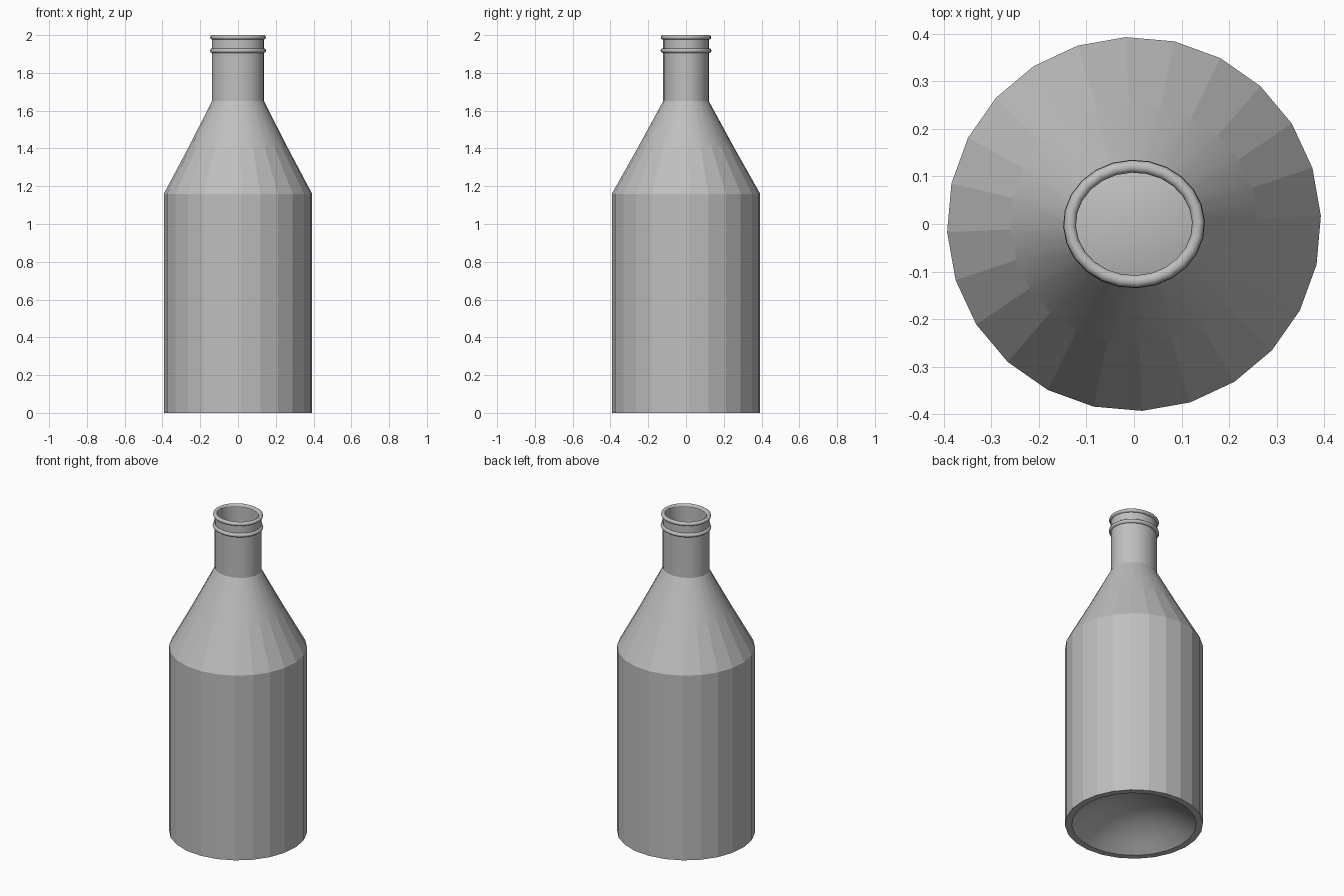
import bpy, bmesh, math

old = bpy.data.objects.get("Cube")
if old:
    bpy.data.objects.remove(old, do_unlink=True)

SIDES = 24
TURN = math.radians(2.5)

glass = bpy.data.materials.new("plain grey")
glass.use_nodes = True
GREY = (0.52, 0.52, 0.52, 1)
glass.diffuse_color = GREY
glass.node_tree.nodes["Principled BSDF"].inputs["Base Color"].default_value = GREY


def lathe(name, profile, is_flat=lambda face: False, closed=False):
    """Revolve (x radius, y radius, z) points; zero radius makes a pole."""
    bm = bmesh.new()
    rings = []
    for rx, ry, z in profile:
        if rx == 0:
            rings.append([bm.verts.new((0, 0, z))] * SIDES)
            continue
        angles = [TURN + math.tau * i / SIDES for i in range(SIDES)]
        rings.append([bm.verts.new((rx * math.cos(a), ry * math.sin(a), z))
                      for a in angles])
    pairs = list(zip(rings, rings[1:]))
    if closed:
        pairs.append((rings[-1], rings[0]))
    for low, high in pairs:
        for i in range(SIDES):
            j = (i + 1) % SIDES
            corners = list(dict.fromkeys((low[i], low[j], high[j], high[i])))
            bm.faces.new(corners)
    bmesh.ops.recalc_face_normals(bm, faces=bm.faces)
    for face in bm.faces:
        face.smooth = not is_flat(face)
    for edge in bm.edges:
        edge.smooth = closed or edge.calc_face_angle(0) < math.radians(24)
    mesh = bpy.data.meshes.new(name)
    bm.to_mesh(mesh)
    bm.free()
    mesh.materials.append(glass)
    obj = bpy.data.objects.new(name, mesh)
    bpy.context.collection.objects.link(obj)
    return obj


def dome(radius, base, height, steps=5):
    """Profile of a shallow dome from its pole down to its rim."""
    return [(radius * i / steps, radius * i / steps,
             base + height * (1 - (i / steps) ** 2)) for i in range(steps + 1)]


# Closed shell: raised underside, outer wall, mouth, inner wall, inner floor
outside = [(0.393, 0.393, 0), (0.393, 0.393, 1.16), (0.26, 0.252, 1.41),
           (0.138, 0.121, 1.65), (0.138, 0.121, 1.99)]
inside = [(0.122, 0.110, 1.99), (0.122, 0.110, 1.65),
          (0.355, 0.355, 1.14)]
underside = dome(0.355, 0, 0.14)
floor = dome(0.355, 0.04, 0.14)
lathe("bottle_shell", underside + outside + inside + floor[::-1],
      lambda f: f.calc_center_median().z < 1.4
      and f.calc_center_median().xy.length > 0.3 and f.normal.z > -0.1
      and f.normal.xy.dot(f.calc_center_median().xy) > 0)


# Rounded rings around the neck
def neck_ring(name, z, inset, thick, tall):
    section = [math.tau * i / 10 for i in range(10)]
    lathe(name, [(0.136 - inset + thick * math.cos(a),
                  0.122 - inset + thick * math.sin(math.pi / 2 - a),
                  z + tall * math.sin(a)) for a in section], closed=True)


neck_ring("neck_collar", 1.918, 0, 0.013, 0.013)
neck_ring("mouth_lip", 1.988, 0.001, 0.013, 0.012)
